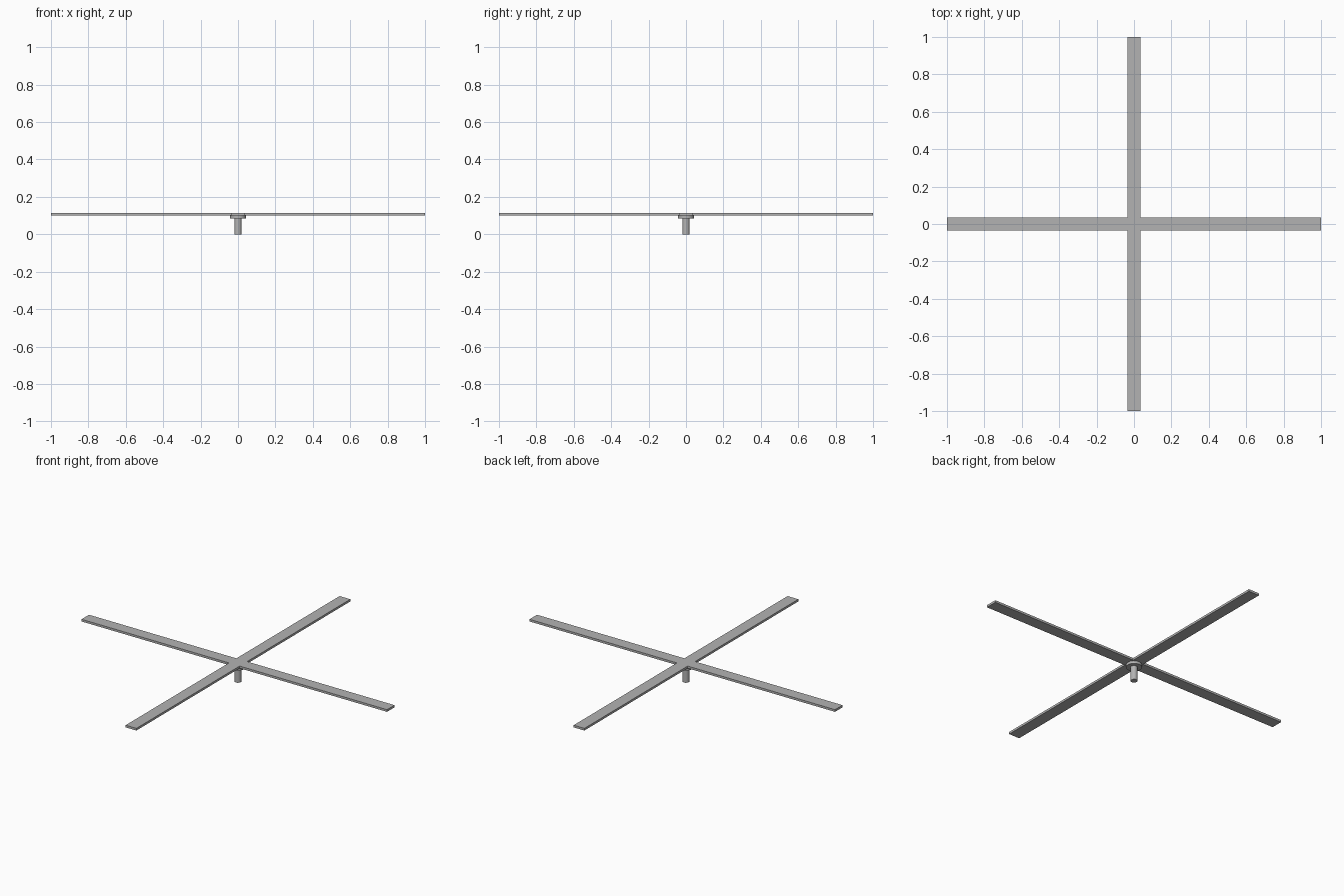
import bpy, math

if "Cube" in bpy.data.objects:
    bpy.data.objects.remove(bpy.data.objects["Cube"])

# One grey metal for the whole rotor
grey = bpy.data.materials.new("grey metal")
grey.diffuse_color = (0.45, 0.45, 0.45, 1)
grey.use_nodes = True
grey.node_tree.nodes["Principled BSDF"].inputs["Base Color"].default_value = grey.diffuse_color


def finish(name):
    obj = bpy.context.object
    obj.name = name
    obj.data.materials.append(grey)
    return obj


def cylinder(name, radius, z0, z1, sides=16):
    bpy.ops.mesh.primitive_cylinder_add(vertices=sides, radius=radius, depth=z1 - z0,
                                        location=(0, 0, (z0 + z1) / 2))
    finish(name)
    bpy.ops.object.shade_smooth_by_angle(angle=math.radians(40))


def box(name, size, location, angle):
    bpy.ops.mesh.primitive_cube_add(size=1, location=location, rotation=(0, 0, angle))
    obj = finish(name)
    obj.scale = size


# Drive shaft and hub flange under the blades
cylinder("shaft", 0.019, 0.0, 0.085)
cylinder("hub_flange", 0.043, 0.084, 0.101)

# Two long flat blades crossing at the hub; the second is split to avoid overlap
Z0, Z1, WIDTH = 0.1, 0.113, 0.07
ZM, H = (Z0 + Z1) / 2, Z1 - Z0
box("long_blade", (2, WIDTH, H), (0, 0, ZM), 0)
half = 1 - WIDTH / 2
for side, name in ((1, "back_blade"), (-1, "front_blade")):
    box(name, (half, WIDTH, H), (0, side * (WIDTH / 2 + half / 2), ZM), math.pi / 2)
